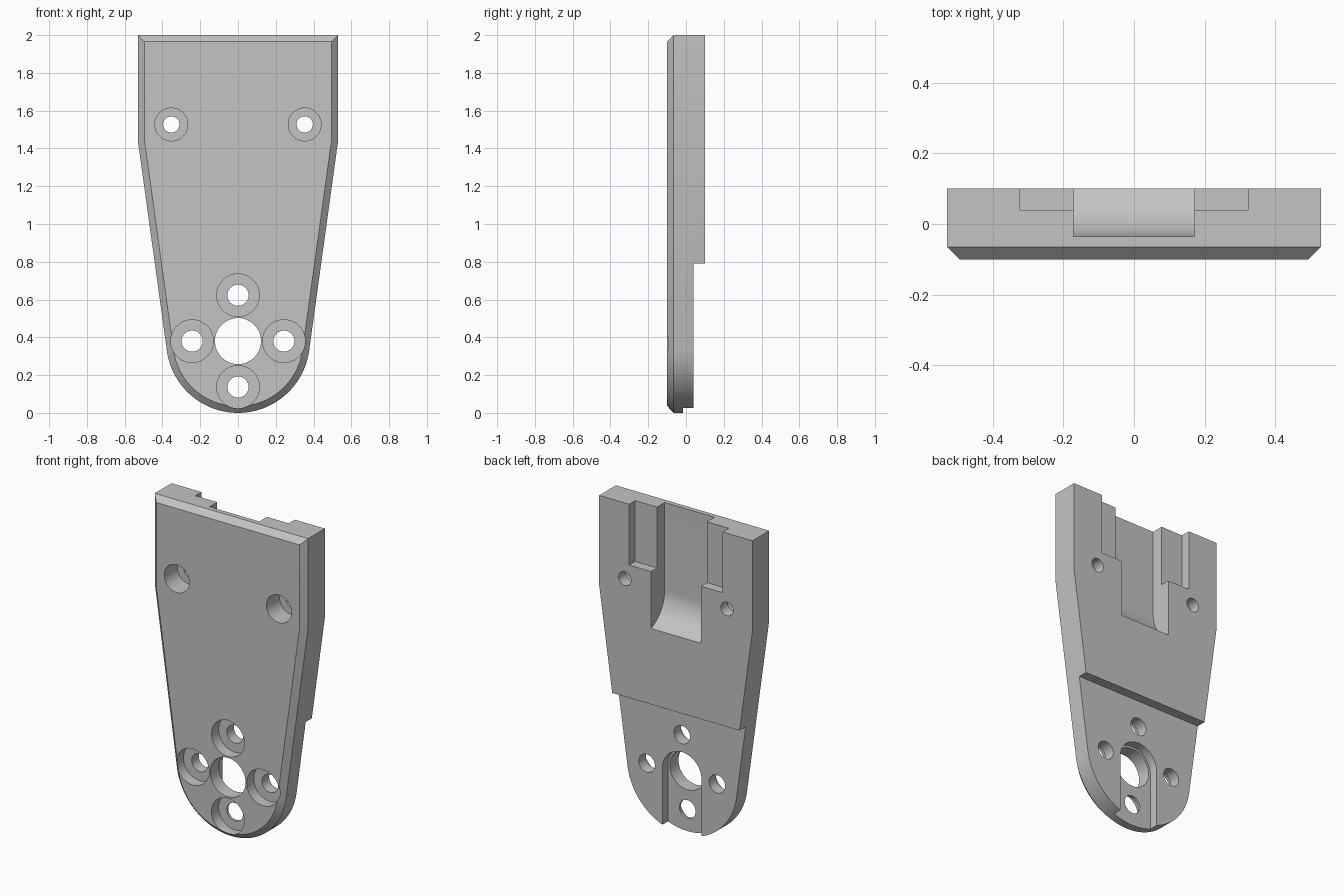
import bpy, bmesh
from math import sin, cos, atan2, acos, hypot, pi
from mathutils import Matrix, Vector

cube = bpy.data.objects.get("Cube")
if cube:
    bpy.data.objects.remove(cube, do_unlink=True)

HALF, TOP, BEND = 0.53, 2.0, 1.44      # plate half width, top, start of taper
RAD = 0.38                             # rounded foot, centred at this height too
FRONT, BACK, CHAMFER = -0.1, 0.1, 0.035

metal = bpy.data.materials.new("light grey metal")
metal.use_nodes = True
metal.diffuse_color = (0.55, 0.55, 0.55, 1)
metal.node_tree.nodes["Principled BSDF"].inputs["Base Color"].default_value = (0.55, 0.55, 0.55, 1)


def make_object(name, bm):
    bmesh.ops.recalc_face_normals(bm, faces=bm.faces)
    mesh = bpy.data.meshes.new(name)
    bm.to_mesh(mesh)
    bm.free()
    mesh.materials.append(metal)
    obj = bpy.data.objects.new(name, mesh)
    bpy.context.collection.objects.link(obj)
    return obj


def loft(name, rings):
    """Closed solid through rings of points with equal counts."""
    bm = bmesh.new()
    loops = [[bm.verts.new(p) for p in ring] for ring in rings]
    n = len(loops[0])
    for a, b in zip(loops, loops[1:]):
        for i in range(n):
            bm.faces.new((a[i], a[(i + 1) % n], b[(i + 1) % n], b[i]))
    bm.faces.new(loops[0])
    bm.faces.new(loops[-1])
    return make_object(name, bm)


def arc(cx, cz, r, start, end, steps):
    return [(cx + r * cos(start + (end - start) * i / steps),
             cz + r * sin(start + (end - start) * i / steps)) for i in range(steps + 1)]


def outline(inset):
    """Plate outline in x and z, moved inwards by inset."""
    rise = BEND - RAD
    a = atan2(rise, HALF) - acos(RAD / hypot(HALF, rise))
    r, w = RAD - inset, HALF - inset
    bend = RAD + (r - w * cos(a)) / sin(a)
    return ([(w, TOP - inset), (-w, TOP - inset), (-w, bend)]
            + arc(0, RAD, r, pi - a, 2 * pi + a, 64) + [(w, bend)])


def at_y(points, y):
    return [(x, y, z) for x, z in points]


plate = loft("mounting_plate", [at_y(outline(CHAMFER), FRONT),
                                at_y(outline(0), FRONT + CHAMFER),
                                at_y(outline(0), BACK)])


def cut(cutter):
    cutter.hide_render = True
    mod = plate.modifiers.new("cut", 'BOOLEAN')
    mod.operation = 'DIFFERENCE'
    mod.solver = 'EXACT'
    mod.object = cutter
    bpy.context.view_layer.objects.active = plate
    bpy.ops.object.modifier_apply(modifier=mod.name)
    bpy.data.objects.remove(cutter, do_unlink=True)


def box(x, y0, y1, z0, z1):
    ring = [(-x, z0), (x, z0), (x, z1), (-x, z1)]
    return loft("box_cutter", [at_y(ring, y0), at_y(ring, y1)])


def drill(x, z, r, y0, y1):
    ring = arc(x, z, r, 0, 2 * pi, 48)[:-1]
    cut(loft("drill_cutter", [at_y(ring, y0), at_y(ring, y1)]))


# Thinner foot and shallow upper recess on the back
cut(box(1, 0.04, 0.3, -0.2, 0.79))
cut(box(0.323, 0.04, 0.3, 1.62, 2.2))

# Deep channel with a curved run-out
floor, run = -0.035, 0.2
sweep = acos(1 - (BACK - floor) / run)
curve = [(floor + run * (1 - cos(sweep * i / 16)), -run * sin(sweep * i / 16)) for i in range(17)]
base = 1.264 - curve[-1][1]
profile = [(y, base + z) for y, z in curve]
profile += [(0.3, profile[-1][1]), (0.3, 2.2), (floor, 2.2)]
cut(loft("channel_cutter", [[(x, y, z) for y, z in profile] for x in (-0.172, 0.172)]))

# Slot from the big hole down through the foot
slot = arc(0, RAD, 0.135, 0, pi, 32) + [(-0.135, -0.2), (0.135, -0.2)]
cut(loft("slot_cutter", [at_y(slot, -0.015), at_y(slot, 0.3)]))

# Big hole, ring of four counterbored holes, two upper counterbored holes
drill(0, RAD, 0.122, -0.3, 0.3)
for i in range(4):
    x, z = 0.243 * cos(i * pi / 2), RAD + 0.243 * sin(i * pi / 2)
    drill(x, z, 0.113, -0.3, FRONT + 0.07)
    drill(x, z, 0.056, -0.3, 0.3)
for x in (-0.353, 0.353):
    drill(x, 1.527, 0.087, -0.3, FRONT + 0.13)
    drill(x, 1.527, 0.043, -0.3, 0.3)

plate.select_set(True)
bpy.context.view_layer.objects.active = plate
bpy.ops.object.shade_smooth_by_angle(angle=pi / 6)
